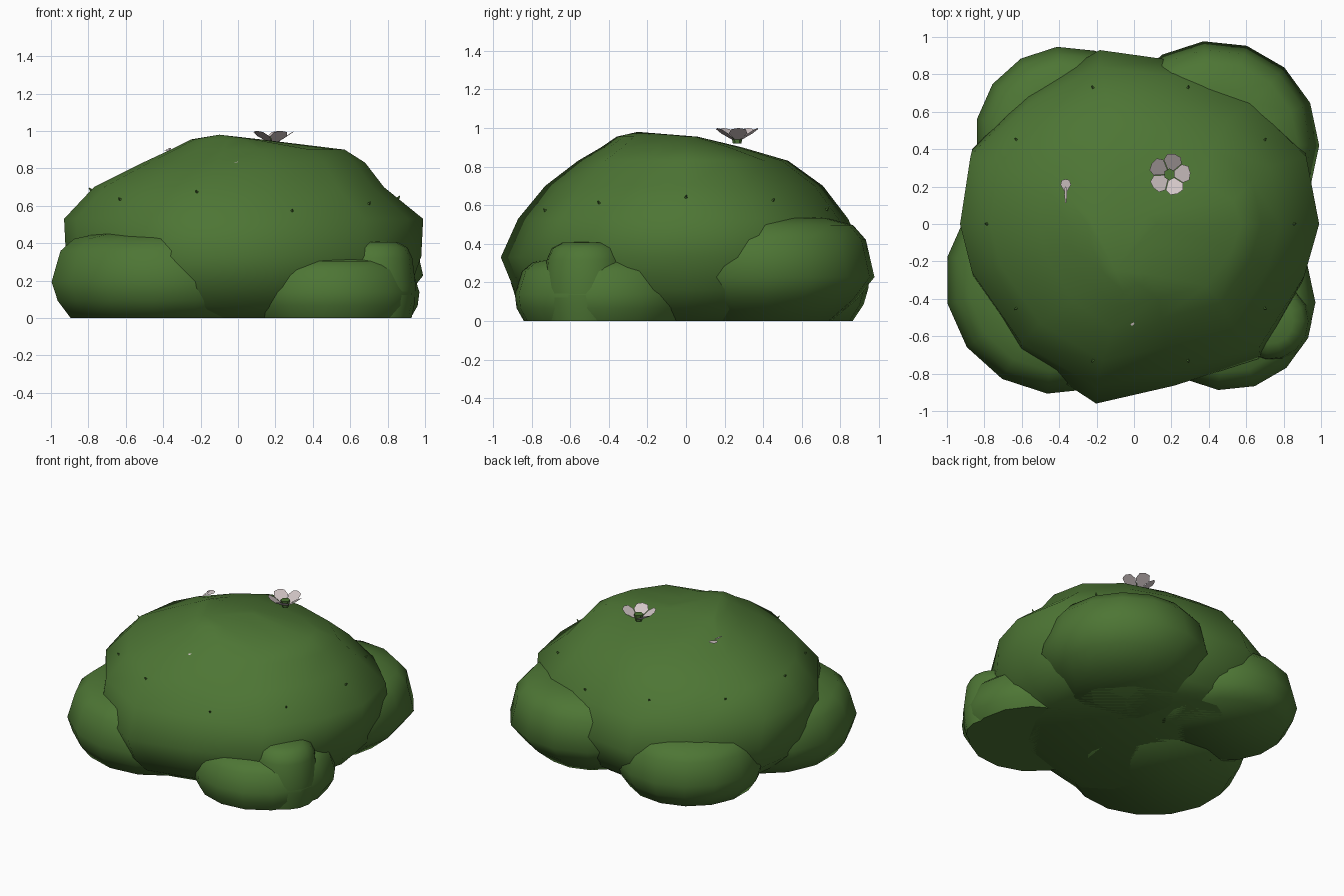
import bpy, bmesh, math
from math import cos, sin, radians
from mathutils import Vector

cube = bpy.data.objects.get("Cube")
if cube:
    bpy.data.objects.remove(cube, do_unlink=True)


def material(name, rgb):
    m = bpy.data.materials.new(name)
    m.use_nodes = True
    m.diffuse_color = (*rgb, 1)
    m.node_tree.nodes["Principled BSDF"].inputs["Base Color"].default_value = (*rgb, 1)
    return m


GREEN = material("leaf green", (0.075, 0.18, 0.035))
PETAL = material("pale petal", (0.64, 0.56, 0.56))


def finish(name, bm, mat, smooth=True):
    bmesh.ops.recalc_face_normals(bm, faces=bm.faces)
    mesh = bpy.data.meshes.new(name)
    bm.to_mesh(mesh)
    bm.free()
    mesh.materials.append(mat)
    obj = bpy.data.objects.new(name, mesh)
    bpy.context.collection.objects.link(obj)
    if smooth:
        bpy.ops.object.select_all(action="DESELECT")
        obj.select_set(True)
        bpy.context.view_layer.objects.active = obj
        bpy.ops.object.shade_smooth_by_angle(angle=radians(60))
    return obj


def loft(name, rings, apex):
    """Skin a stack of closed rings, capped flat below and with a fan on top."""
    bm = bmesh.new()
    loops = [[bm.verts.new(p) for p in ring] for ring in rings]
    n = len(loops[0])
    for a, b in zip(loops, loops[1:]):
        for i in range(n):
            j = (i + 1) % n
            bm.faces.new((a[i], a[j], b[j], b[i]))
    bm.faces.new(loops[0][::-1])
    tip = bm.verts.new(apex)
    for i in range(n):
        bm.faces.new((loops[-1][i], loops[-1][(i + 1) % n], tip))
    return finish(name, bm, GREEN)


# Main dome: one uneven outline, stretched to the reach of each side per level
outline = [(1, 0), (.93, .43), (.63, .77), (.22, .94), (-.2, 1), (-.61, .76), (-.94, .43),
           (-1, 0), (-.93, -.3), (-.65, -.73), (-.22, -1), (.22, -.9), (.68, -.75), (.92, -.32)]
levels = [  # height, left reach, right reach, front reach, back reach
    (0, .66, .70, .70, .68), (.06, .77, .82, .80, .77), (.16, .87, .92, .89, .86),
    (.33, .92, .98, .96, .93), (.53, .93, .99, .87, .84), (.70, .77, .78, .73, .71),
    (.83, .51, .68, .56, .53), (.90, .36, .57, .44, .29), (.955, .25, .12, .36, .06)]
dome = loft("bush_dome",
            [[(x * (r if x > 0 else l), y * (b if y > 0 else f), z) for x, y in outline]
             for z, l, r, f, b in levels], (-.1, -.25, .98))


# Corner lobes: flattened domes mostly sunk in the main one, drawn in at the base
def lobe(name, x, y, radius, height, base=.83):
    profile = [(0, base), (.2, base / 2 + .53), (.42, 1), (.78, .92), (.92, .8), (.99, .55)]
    rings = [[(x + radius * s * cos(radians(a)), y + radius * s * sin(radians(a)), t * height)
              for a in range(0, 360, 24)] for t, s in profile]
    loft(name, rings, (x, y, height))


lobe("front_right_lobe", -.40, -.30, .61, .46)
lobe("front_left_lobe", .50, -.42, .47, .33, .9)
lobe("front_left_bump", .73, -.52, .22, .41, .9)
lobe("back_left_lobe", .43, .42, .56, .54, .6)
lobe("back_right_lobe", -.36, .46, .49, .42)


def surface(x, y):
    hit, point, normal, face = dome.ray_cast(Vector((x, y, 2)), Vector((0, 0, -1)))
    return point, normal


def add_petal(bm, base, angle, reach, width, rise):
    d = Vector((cos(angle), sin(angle), 0))
    side = Vector((-d.y, d.x, 0))
    shape = [(.2, -.3), (.62, -1), (.92, -.75), (1, 0), (.92, .75), (.62, 1), (.2, .3)]
    bm.faces.new([bm.verts.new(base + d * reach * u + side * width * v + Vector((0, 0, rise * u)))
                  for u, v in shape])


# Open flower with a green heart
centre = Vector((.19, .265, .925))
bm = bmesh.new()
for k in range(5):
    add_petal(bm, centre, radians(4 + 72 * k), .112, .049, .075)
finish("flower_petals", bm, PETAL, smooth=False)
bm = bmesh.new()
bmesh.ops.create_cone(bm, cap_ends=True, segments=6, radius1=.022, radius2=.032, depth=.05)
bmesh.ops.translate(bm, verts=bm.verts, vec=centre + Vector((0, 0, .02)))
finish("flower_heart", bm, GREEN, smooth=False)

# Petals of sunken blossoms
bm = bmesh.new()
for x, y, reach, width in ((-.365, .16, .08, .028), (-.365, .09, .11, .008), (-.01, -.55, .03, .012)):
    add_petal(bm, surface(x, y)[0] + Vector((0, 0, .008)), radians(90), reach, width, .01)
finish("sunken_petals", bm, PETAL, smooth=False)

# Ring of tiny leaf tips
bm = bmesh.new()
for k in range(10):
    a = radians(36 * k)
    p, n = surface(.035 + .82 * cos(a), .765 * sin(a))
    made = bmesh.ops.create_cone(bm, cap_ends=True, segments=4, radius1=.014, radius2=.002, depth=.035)
    turn = Vector((0, 0, 1)).rotation_difference(n).to_matrix()
    bmesh.ops.rotate(bm, verts=made["verts"], cent=(0, 0, 0), matrix=turn)
    bmesh.ops.translate(bm, verts=made["verts"], vec=p)
finish("leaf_tips", bm, GREEN, smooth=False)
